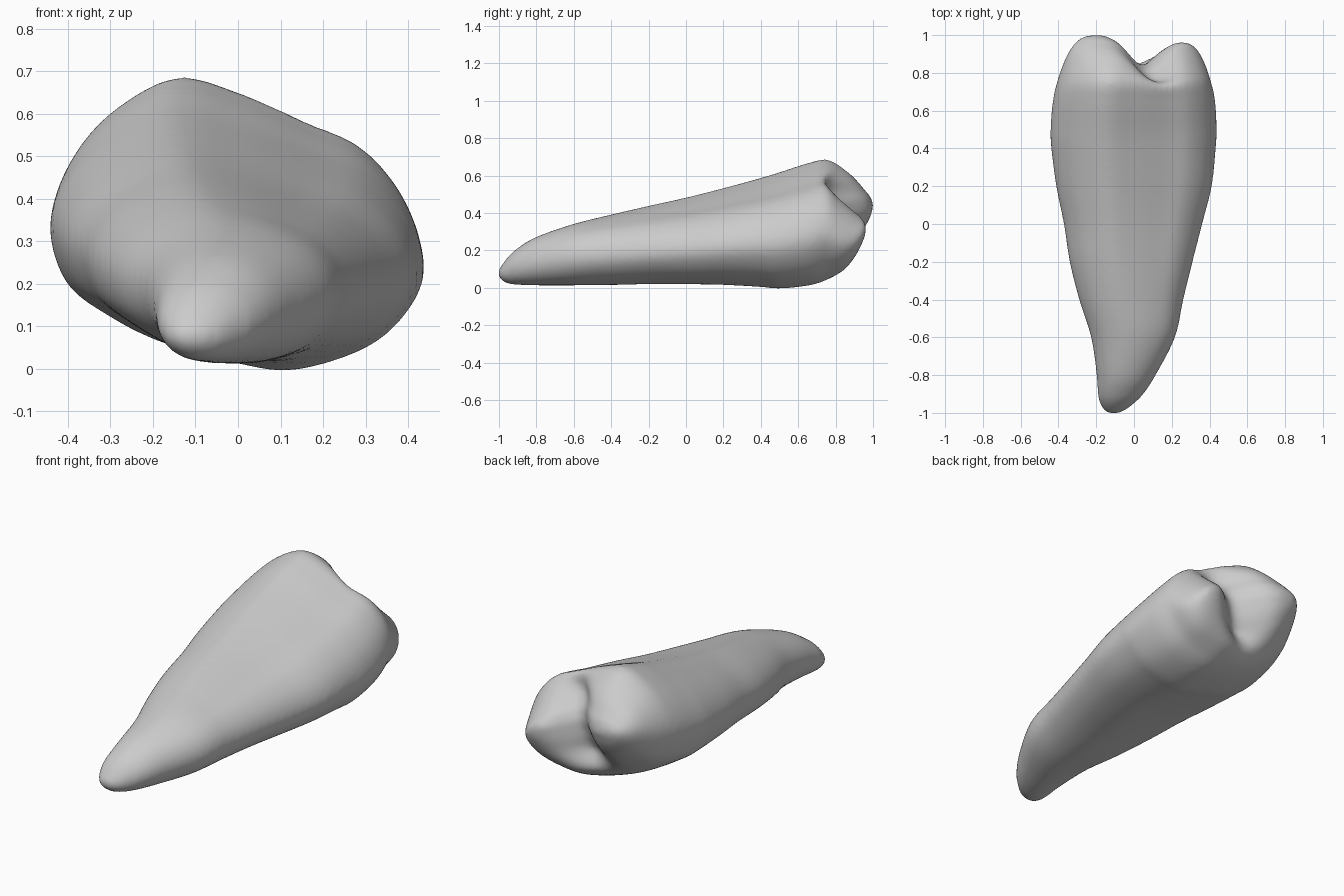
import bpy
import bmesh
import math
from mathutils import Vector

SIDES = 72
STEPS = 5

cube = bpy.data.objects.get("Cube")
if cube:
    bpy.data.objects.remove(cube, do_unlink=True)

# Stations from root tip to crown: y, x min, x max, z min, z max
STATIONS = [
    (-1.005, -.13, -.09, .07, .09), (-.985, -.16, -.045, .04, .12),
    (-.95, -.18, 0, .022, .167), (-.9, -.192, .05, .016, .212),
    (-.8, -.198, .115, .013, .272), (-.6, -.228, .218, .013, .342),
    (-.4, -.292, .263, .015, .392), (-.2, -.342, .312, .02, .438),
    (0, -.372, .362, .02, .482), (.2, -.412, .412, .017, .532),
    (.4, -.438, .433, .006, .587), (.5, -.442, .438, -.002, .617),
    (.65, -.43, .43, .013, .665), (.76, -.405, .408, .045, .683),
    (.86, -.37, .38, .105, .61), (.92, -.34, .355, .165, .55),
    (.96, -.31, .33, .23, .5), (.99, -.27, .29, .3, .46),
    (1.007, -.19, .21, .385, .4),
]

# Lopsided cross-section, scaled to a unit box
PROFILE = [
    (1, -.22), (.91, .18), (.69, .5), (.4, .67), (0, .89), (-.35, 1),
    (-.69, .78), (-.91, .47), (-1, .1), (-.91, -.33), (-.68, -.59),
    (-.4, -.79), (0, -.95), (.31, -1), (.69, -.83), (.91, -.55),
]


def smoothstep(low, high, value):
    t = min(1, max(0, (value - low) / (high - low)))
    return t * t * (3 - 2 * t)


def spline(points, position, closed=False):
    """Catmull-Rom value at a fractional index."""
    count = len(points)
    index = int(math.floor(position))
    t = position - index

    def pick(i):
        i = i % count if closed else min(count - 1, max(0, i))
        return Vector(points[i])

    a, b, c, d = [pick(index + k) for k in (-1, 0, 1, 2)]
    return (b * 2 + (c - a) * t + (a * 2 - b * 5 + c * 4 - d) * t ** 2
            + (b * 3 - a - c * 3 + d) * t ** 3) / 2


def shape_crown(x, y, z):
    """Tilt the biting end and press the groove between its two cusps."""
    z -= .24 * x * smoothstep(.75, .97, y)
    crown = smoothstep(.65, .98, y)
    across = x - .03 - .35 * (z - .35)
    fade = smoothstep(.05, .25, z) * (1 - smoothstep(.5, .68, z))
    y -= .15 * math.exp(-(across / .13) ** 2) * crown * fade
    y -= .03 * smoothstep(-.1, .2, x) * crown
    return Vector((x, y, z))


# Tooth: lofted rings along the length
bm = bmesh.new()
rings = []
for step in range((len(STATIONS) - 1) * STEPS + 1):
    y, left, right, low, high = spline(STATIONS, step / STEPS)
    blend = smoothstep(-.95, .2, y) * (1 - .7 * smoothstep(.8, 1, y))
    ring = []
    for side in range(SIDES):
        turn = side / SIDES
        u, v = spline(PROFILE, turn * len(PROFILE), True)
        angle = math.tau * turn - .2 * (1 - smoothstep(.7, 1, y))
        u = u * blend + math.cos(angle) * (1 - blend)
        v = v * blend + math.sin(angle) * (1 - blend)
        x = (left + right) / 2 + u * (right - left) / 2
        z = (low + high) / 2 + v * (high - low) / 2
        ring.append(bm.verts.new(shape_crown(x, y, z)))
    rings.append(ring)

for first, second in zip(rings, rings[1:]):
    for i in range(SIDES):
        j = (i + 1) % SIDES
        bm.faces.new((first[i], first[j], second[j], second[i]))

# Close both ends by zipping upper and lower halves together
for ring in (rings[0], rings[-1]):
    for i in range(SIDES // 2):
        corners = (ring[i], ring[i + 1], ring[SIDES - i - 1], ring[-i])
        bm.faces.new(list(dict.fromkeys(corners)))

bmesh.ops.recalc_face_normals(bm, faces=bm.faces)
mesh = bpy.data.meshes.new("tooth")
bm.to_mesh(mesh)
bm.free()
tooth = bpy.data.objects.new("tooth", mesh)
bpy.context.collection.objects.link(tooth)

# Plain light grey
grey = bpy.data.materials.new("light grey")
grey.use_nodes = True
grey.diffuse_color = (.6, .6, .6, 1)
grey.node_tree.nodes["Principled BSDF"].inputs["Base Color"].default_value = (.6, .6, .6, 1)
mesh.materials.append(grey)

bpy.context.view_layer.objects.active = tooth
tooth.select_set(True)
bpy.ops.object.shade_smooth()

# Even out the surface so the cusps and groove are soft
remesh = tooth.modifiers.new("even surface", "REMESH")
remesh.mode = "VOXEL"
remesh.voxel_size = .014
remesh.use_smooth_shade = True
soften = tooth.modifiers.new("soften", "SMOOTH")
soften.factor = .5
soften.iterations = 8
